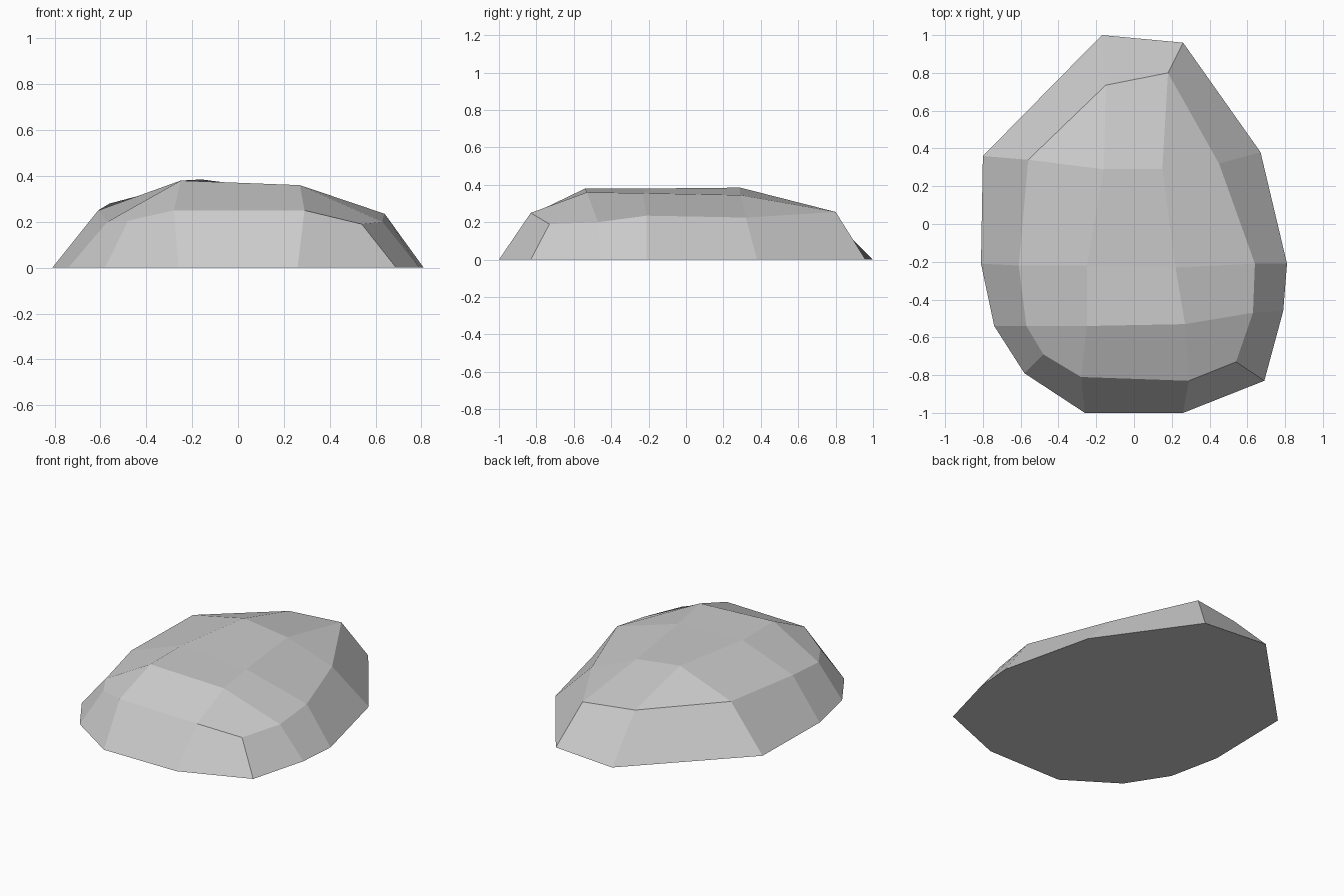
import bpy
import bmesh

# Remove the default cube
default_cube = bpy.data.objects.get("Cube")
if default_cube:
    bpy.data.objects.remove(default_cube, do_unlink=True)


def flat_material(name, colour):
    material = bpy.data.materials.new(name)
    material.use_nodes = True
    material.diffuse_color = colour
    shader = next(n for n in material.node_tree.nodes if n.type == "BSDF_PRINCIPLED")
    shader.inputs["Base Color"].default_value = colour
    shader.inputs["Roughness"].default_value = 0.9
    return material


# Ground outline of the rock, counter-clockwise from the front
ground_outline = [
    (-.26, -1), (.26, -1), (.69, -.83), (.79, -.46), (.81, -.21), (.67, .38),
    (.26, .96), (-.17, 1), (-.8, .36), (-.81, -.21), (-.74, -.54), (-.58, -.79),
]

# Shoulder ring where the sloping sides meet the crown
shoulder_ring = [
    (-.28, -.81, .25), (.29, -.83, .25), (.54, -.73, .19), (.63, -.47, .2),
    (.64, -.21, .235), (.45, .32, .225), (.18, .8, .255), (-.15, .735, .265),
    (-.56, .34, .28), (-.61, -.22, .25), (-.57, -.54, .2), (-.48, -.69, .205),
]

# Left and right ridge points of the crown, front to back
crown_ridge = [
    (-.25, -.54, .38), (.27, -.53, .36),
    (-.25, -.22, .38), (.22, -.23, .355),
    (-.16, .29, .385), (.15, .29, .345),
]


def build_rock(name, material):
    bm = bmesh.new()
    ground = [bm.verts.new((x, y, 0)) for x, y in ground_outline]
    shoulder = [bm.verts.new(point) for point in shoulder_ring]
    ridge = [bm.verts.new(point) for point in crown_ridge]
    count = len(ground)

    # Sloping sides and flat underside
    for i in range(count):
        j = (i + 1) % count
        bm.faces.new((ground[i], ground[j], shoulder[j], shoulder[i]))
    bm.faces.new(ground[::-1])

    # Crown as rows of facets; repeated corners taper the back into triangles
    rows = [[shoulder[-1], *shoulder[:3]]]
    for step in range(3):
        left, right = ridge[2 * step:2 * step + 2]
        rows.append([shoulder[-2 - step], left, right, shoulder[3 + step]])
    rows.append([shoulder[7], shoulder[7], shoulder[6], shoulder[6]])
    for near, far in zip(rows, rows[1:]):
        for i in range(len(near) - 1):
            corners = (near[i], near[i + 1], far[i + 1], far[i])
            bm.faces.new(list(dict.fromkeys(corners)))

    bmesh.ops.recalc_face_normals(bm, faces=bm.faces)
    mesh = bpy.data.meshes.new(name)
    bm.to_mesh(mesh)
    bm.free()
    mesh.materials.append(material)
    rock = bpy.data.objects.new(name, mesh)
    bpy.context.collection.objects.link(rock)
    return rock


stone_grey = flat_material("stone grey", (.6, .6, .6, 1))
build_rock("rock", stone_grey)
